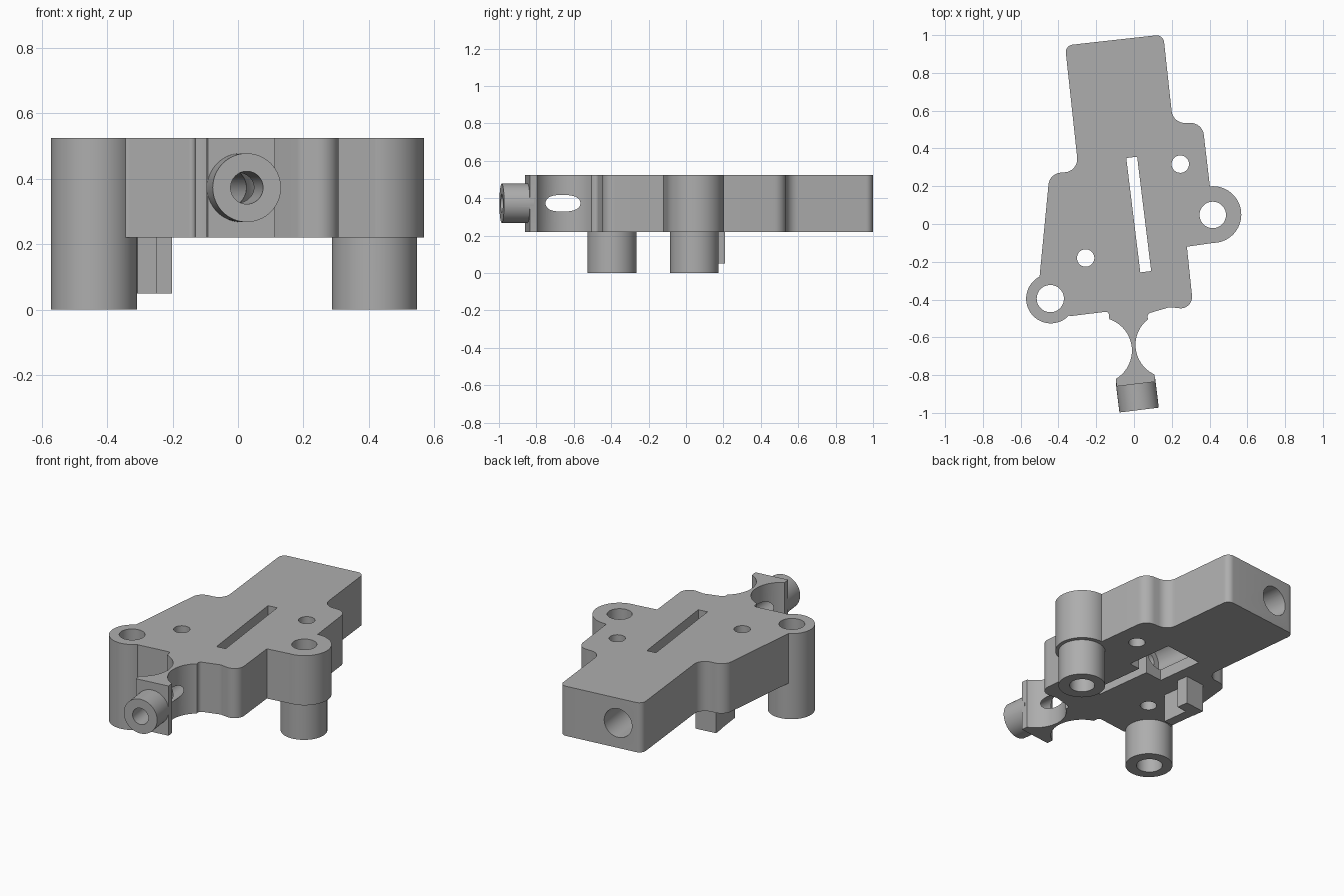
import bpy, bmesh, math
from mathutils import Vector, Matrix

cube = bpy.data.objects.get("Cube")
if cube:
    bpy.data.objects.remove(cube, do_unlink=True)

grey = bpy.data.materials.new("plain grey")
grey.use_nodes = True
colour = (0.42, 0.42, 0.42, 1)
grey.diffuse_color = colour
grey.node_tree.nodes["Principled BSDF"].inputs["Base Color"].default_value = colour

TILT = math.radians(7)
BOTTOM, TOP, AXIS_Z = 0.22, 0.525, 0.373
AXIS = Vector((-math.sin(TILT), math.cos(TILT), 0))
NOSE = Vector((0.027, -0.985, AXIS_Z))


def finish(name, bm):
    bmesh.ops.recalc_face_normals(bm, faces=bm.faces)
    mesh = bpy.data.meshes.new(name)
    bm.to_mesh(mesh)
    bm.free()
    mesh.materials.append(grey)
    obj = bpy.data.objects.new(name, mesh)
    bpy.context.collection.objects.link(obj)
    return obj


def rounded(corners, steps=8):
    """Turn (x, y, radius) corners into an outline with arc fillets."""
    points = []
    for i, (x, y, r) in enumerate(corners):
        p = Vector((x, y))
        if r == 0:
            points.append(p)
            continue
        u = (Vector(corners[i - 1][:2]) - p).normalized()
        v = (Vector(corners[(i + 1) % len(corners)][:2]) - p).normalized()
        half = u.angle(v) / 2
        centre = p + (u + v).normalized() * r / math.sin(half)
        a = p + u * r / math.tan(half) - centre
        b = p + v * r / math.tan(half) - centre
        for k in range(steps + 1):
            t = 2 * k / steps - 1
            sweep = (math.pi / 2 - half) * t
            middle = (a + b).normalized()
            across = (b - a).normalized()
            points.append(centre + (middle * math.cos(sweep) + across * math.sin(sweep)) * r)
    return points


def prism(name, points, z0, z1):
    bm = bmesh.new()
    low = [bm.verts.new((p[0], p[1], z0)) for p in points]
    high = [bm.verts.new((p[0], p[1], z1)) for p in points]
    bm.faces.new(low)
    bm.faces.new(high)
    for i in range(len(points)):
        bm.faces.new((low[i - 1], low[i], high[i], high[i - 1]))
    return finish(name, bm)


def box(name, x, y, width, length, z0, z1):
    """Box turned to follow the tilted main axis."""
    c, side = Vector((x, y, 0)), Vector((AXIS.y, -AXIS.x, 0))
    pts = [c + side * width / 2 * i + AXIS * length / 2 * j
           for i, j in ((-1, -1), (1, -1), (1, 1), (-1, 1))]
    return prism(name, pts, z0, z1)


def rod(name, start, end, radius):
    start, end = Vector(start), Vector(end)
    d = end - start
    matrix = Matrix.Translation((start + end) / 2) @ d.to_track_quat("Z", "Y").to_matrix().to_4x4()
    bm = bmesh.new()
    bmesh.ops.create_cone(bm, cap_ends=True, segments=64, radius1=radius,
                          radius2=radius, depth=d.length, matrix=matrix)
    return finish(name, bm)


def upright(name, x, y, radius, z0=-0.1, z1=0.7):
    return rod(name, (x, y, z0), (x, y, z1), radius)


def combine(target, tool, operation):
    mod = target.modifiers.new(tool.name, "BOOLEAN")
    mod.object, mod.operation, mod.solver = tool, operation, "EXACT"
    bpy.context.view_layer.objects.active = target
    bpy.ops.object.modifier_apply(modifier=mod.name)
    bpy.data.objects.remove(tool, do_unlink=True)


# Main body outline, clockwise from the back left corner
body = prism("bracket_body", rounded([
    (-0.365, 0.945, 0.04), (0.155, 1.003, 0.04), (0.206, 0.535, 0.07),
    (0.362, 0.535, 0.07), (0.403, 0.19, 0), (0.42, -0.1, 0),
    (0.28, -0.12, 0), (0.315, -0.455, 0.06), (0.19, -0.44, 0.05),
    (0.07, -0.475, 0.02), (0.113, -0.835, 0), (-0.092, -0.86, 0),
    (-0.135, -0.463, 0.015), (-0.34, -0.488, 0.03), (-0.44, -0.42, 0),
    (-0.5, -0.28, 0), (-0.447, 0.267, 0.07), (-0.293, 0.28, 0.07),
]), BOTTOM, TOP)

# Scoops that form the thin neck
for x, y, r in ((0.18, -0.64, 0.172), (-0.186, -0.67, 0.175)):
    combine(body, upright("neck_scoop", x, y, r), "DIFFERENCE")

# Mounting bosses and the front nozzle
for boss in (upright("right_boss", -0.44, -0.395, 0.131, 0, TOP),
             upright("left_boss_upper", 0.418, 0.05, 0.15, BOTTOM, TOP),
             upright("left_boss_lower", 0.417, 0.045, 0.13, 0, BOTTOM + 0.05),
             rod("nozzle", NOSE, NOSE + AXIS * 0.16, 0.105)):
    combine(body, boss, "UNION")

# Hooked lug under the body
combine(body, box("lug_wall", -0.292, 0.08, 0.06, 0.23, 0.05, BOTTOM + 0.03), "UNION")
combine(body, box("lug_hook", -0.27, 0.165, 0.13, 0.07, 0.05, BOTTOM + 0.03), "UNION")

# Underside pocket and the slot through the top
combine(body, box("pocket", -0.02, 0.24, 0.25, 0.29, 0.1, 0.45), "DIFFERENCE")
combine(body, box("slot", 0.025, 0.05, 0.058, 0.61, 0.1, 0.7), "DIFFERENCE")

# Vertical screw holes
for x, y, r in ((-0.443, -0.395, 0.072), (0.417, 0.048, 0.07),
                (0.245, 0.317, 0.046), (-0.256, -0.18, 0.046)):
    combine(body, upright("screw_hole", x, y, r), "DIFFERENCE")

# Long bore along the tilted axis, wider from the back
combine(body, rod("narrow_bore", NOSE - AXIS * 0.1, NOSE + AXIS * 1.3, 0.05), "DIFFERENCE")
combine(body, rod("wide_bore", NOSE + AXIS * 1.0, NOSE + AXIS * 2.2, 0.088), "DIFFERENCE")

# Smooth curved walls, keep crisp edges
bpy.ops.object.select_all(action="DESELECT")
body.select_set(True)
bpy.context.view_layer.objects.active = body
bpy.ops.object.shade_smooth_by_angle(angle=math.radians(30))
